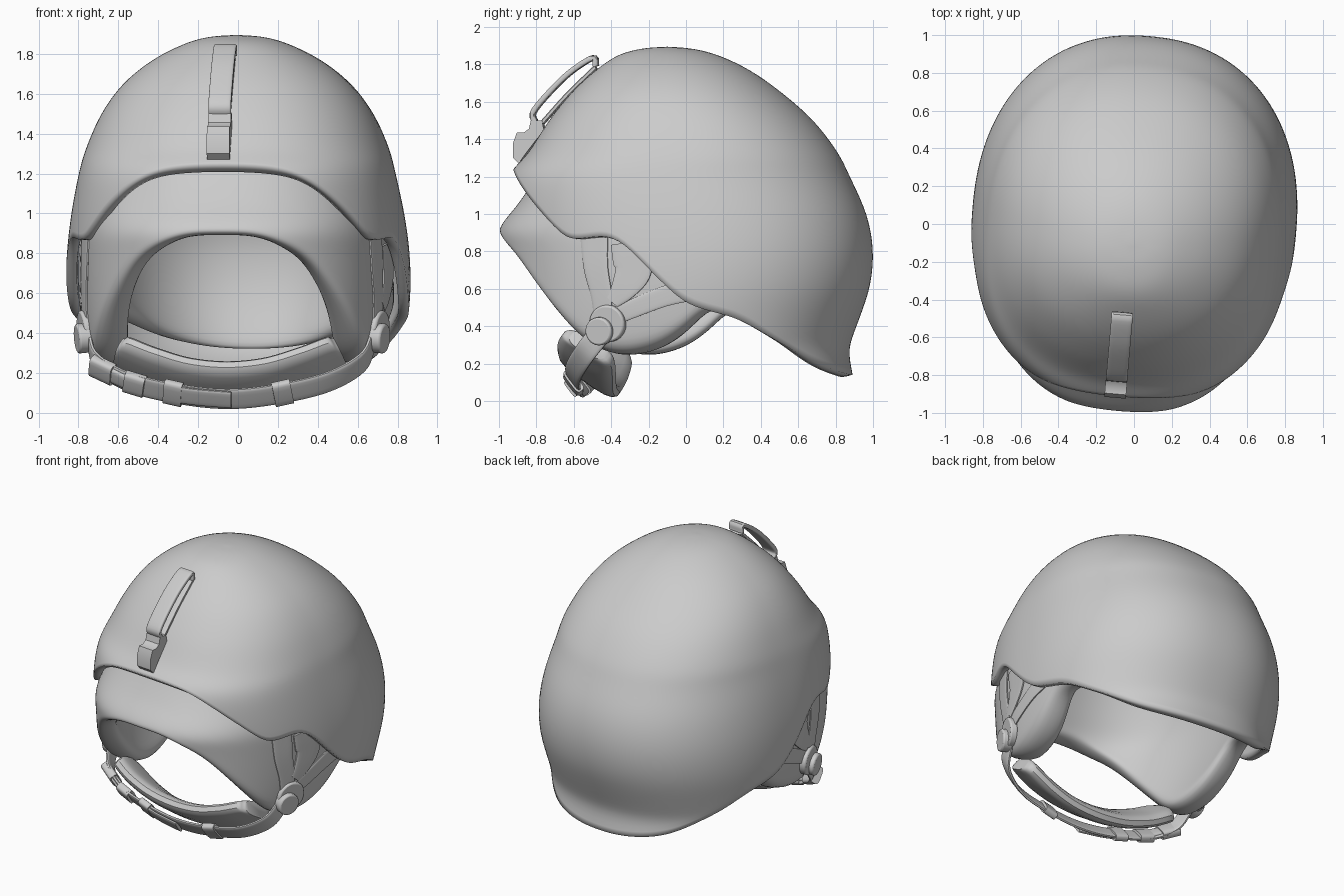
import bpy, bmesh, math
from mathutils import Vector

if "Cube" in bpy.data.objects:
    bpy.data.objects.remove(bpy.data.objects["Cube"])

YAW = math.radians(-5)
GREY = (0.6, 0.6, 0.6, 1)
mat = bpy.data.materials.new("plain grey")
mat.use_nodes = True
mat.diffuse_color = GREY
mat.node_tree.nodes["Principled BSDF"].inputs["Base Color"].default_value = GREY


def smooth_lookup(xs, ys, x):
    """Cubic interpolation through the points (xs, ys)."""
    x = min(max(x, xs[0]), xs[-1])
    last = len(xs) - 1
    i = max(k for k in range(last) if xs[k] <= x)

    def slope(k):
        a, b = max(k - 1, 0), min(k + 1, last)
        return (ys[b] - ys[a]) / (xs[b] - xs[a])
    h = xs[i + 1] - xs[i]
    t = (x - xs[i]) / h
    return ((2*t**3 - 3*t*t + 1) * ys[i] + (t**3 - 2*t*t + t) * h * slope(i)
            + (3*t*t - 2*t**3) * ys[i + 1] + (t**3 - t*t) * h * slope(i + 1))


def finish(name, bm, angle=40):
    mesh = bpy.data.meshes.new(name)
    bm.to_mesh(mesh)
    bm.free()
    mesh.materials.append(mat)
    ob = bpy.data.objects.new(name, mesh)
    bpy.context.collection.objects.link(ob)
    ob.rotation_euler.z = YAW
    bpy.ops.object.select_all(action='DESELECT')
    ob.select_set(True)
    bpy.context.view_layer.objects.active = ob
    bpy.ops.object.shade_smooth_by_angle(angle=math.radians(angle))
    return ob


def subdivide(ob, levels):
    sub = ob.modifiers.new("smooth", 'SUBSURF')
    sub.levels = sub.render_levels = levels


class Dome:
    """Stacked rounded sections given as (z, half width, front y, back y)."""

    def __init__(self, rows):
        self.cols, self.index = list(zip(*rows)), list(range(len(rows)))

    def section(self, u, front):
        z, w, yf, yb = (smooth_lookup(self.index, col, u) for col in self.cols)
        n = 2 + (0.37 if front else 0.22) * min(1, u / 6)
        return z, max(w, 0), (yf + yb) / 2, (yb - yf) / 2, n

    def level(self, z):
        lo, hi = 0, self.index[-1]
        for _ in range(24):
            mid = (lo + hi) / 2
            if smooth_lookup(self.index, self.cols[0], mid) > z:
                lo = mid
            else:
                hi = mid
        return lo

    def point(self, a, u):
        c, s = math.cos(a), math.sin(a)
        z, w, yc, d, n = self.section(u, s < 0)
        return Vector((math.copysign(abs(c) ** (2 / n), c) * w,
                       yc + math.copysign(abs(s) ** (2 / n), s) * d, z))

    def side_x(self, y, z):
        _, w, yc, d, n = self.section(self.level(z), y < 0)
        return w * max(0, 1 - abs((y - yc) / d) ** n) ** (1 / n)

    def rim_heights(self, count, rim):
        """Height of the lower edge in each column, from a rim curve z(y)."""
        ys, zs = zip(*rim)
        heights = []
        for j in range(count):
            z = 0.8
            for _ in range(14):
                y = self.point(2 * math.pi * j / count, self.level(z)).y
                z = 0.5 * z + 0.5 * smooth_lookup(ys, zs, y)
            heights.append(z)
        return heights

    def skin(self, bm, heights, rings):
        """Cover the dome down to the given heights; return the lowest ring."""
        top = bm.verts.new(self.point(0, 0))
        count = len(heights)
        grid = []
        for j, z in enumerate(heights):
            u = self.level(z)
            grid.append([bm.verts.new(self.point(2 * math.pi * j / count, u * i / rings))
                         for i in range(1, rings + 1)])
        for j in range(count):
            p, q = grid[j], grid[(j + 1) % count]
            bm.faces.new((top, p[0], q[0]))
            for i in range(rings - 1):
                bm.faces.new((p[i], p[i + 1], q[i + 1], q[i]))
        return [col[-1] for col in grid]


def ribbon(name, pts, hw, ht, across=None, face=None, square=4, steps=6):
    """Sweep a rounded bar along pts; hw may list one half width per point."""
    hw = hw if isinstance(hw, (list, tuple)) else [hw] * len(pts)
    idx = list(range(len(pts)))
    count = (len(pts) - 1) * steps + 1
    path = [Vector([smooth_lookup(idx, [p[k] for p in pts], i / steps) for k in range(3)])
            for i in range(count)]
    bm = bmesh.new()
    loops = []
    for i, p in enumerate(path):
        t = (path[min(i + 1, count - 1)] - path[max(i - 1, 0)]).normalized()
        w = t.cross(Vector(face)) if face else Vector(across) - t * t.dot(Vector(across))
        w.normalize()
        n = t.cross(w)
        width = smooth_lookup(idx, hw, i / steps)
        ring = []
        for k in range(16):
            c, s = math.cos(math.pi * (k + .5) / 8), math.sin(math.pi * (k + .5) / 8)
            ring.append(bm.verts.new(p + w * width * math.copysign(abs(c) ** (2 / square), c)
                                     + n * ht * math.copysign(abs(s) ** (2 / square), s)))
        loops.append(ring)
    for a, b in zip(loops, loops[1:]):
        for k in range(16):
            bm.faces.new((a[k], a[(k + 1) % 16], b[(k + 1) % 16], b[k]))
    bm.faces.new(loops[0])
    bm.faces.new(loops[-1])
    bmesh.ops.recalc_face_normals(bm, faces=bm.faces)
    finish(name, bm)


def disc(name, centre, axis, radius, depth):
    bm = bmesh.new()
    bmesh.ops.create_cone(bm, cap_ends=True, segments=32, radius1=radius, radius2=radius, depth=depth)
    turn = Vector((0, 0, 1)).rotation_difference(Vector(axis))
    for v in bm.verts:
        v.co = turn @ v.co + Vector(centre)
    bev = finish(name, bm).modifiers.new("soft edge", 'BEVEL')
    bev.width, bev.segments = 0.01, 2


# Outer shell with raised brow, ear notches and flared neck
shell = Dome(
    [(1.895, 0, -.1, -.1), (1.885, .135, -.23, .03), (1.85, .26, -.36, .17), (1.77, .42, -.48, .34),
     (1.65, .57, -.61, .51), (1.5, .68, -.73, .68), (1.33, .755, -.84, .81), (1.2, .79, -.945, .875),
     (1.0, .83, -.965, .965), (.8, .855, -.95, 1.0), (.6, .86, -.95, .98), (.4, .845, -.95, .91),
     (.27, .84, -.95, .87), (.12, .865, -.95, .895), (0, .88, -.95, .92)])
bm = bmesh.new()
shell.skin(bm, shell.rim_heights(96, [
    (-.93, 1.255), (-.9, 1.225), (-.85, 1.155), (-.78, 1.07), (-.7, .985), (-.63, .915), (-.56, .868),
    (-.35, .88), (-.25, .83), (-.1, .68), (.05, .54), (.15, .495), (.35, .435), (.55, .32),
    (.75, .2), (.9, .135)]), 28)
ob = finish("helmet_shell", bm, 180)
sol = ob.modifiers.new("thickness", 'SOLIDIFY')
sol.thickness, sol.offset = 0.055, -1
sol.edge_crease_outer = sol.edge_crease_inner = 0.9
subdivide(ob, 1)

# Padded liner: forehead band, thick ear pads and face opening
liner = Dome(
    [(1.8, 0, -.1, -.1), (1.79, .12, -.2, .02), (1.74, .24, -.33, .16), (1.6, .45, -.52, .43),
     (1.4, .62, -.69, .66), (1.2, .70, -.80, .78), (1.05, .74, -.90, .85), (.92, .76, -1.0, .89),
     (.8, .77, -.99, .91), (.6, .77, -.97, .89), (.4, .755, -.95, .83), (.2, .72, -.93, .78)])
liner_inside = Dome(
    [(1.72, 0, -.1, -.1), (1.71, .12, -.2, .03), (1.66, .23, -.3, .16), (1.52, .4, -.46, .38),
     (1.34, .55, -.62, .58), (1.18, .62, -.71, .7), (1.03, .655, -.79, .78), (.9, .665, -.86, .82),
     (.78, .66, -.87, .84), (.6, .63, -.85, .83), (.4, .57, -.82, .78), (.2, .5, -.8, .73)])
heights = liner.rim_heights(64, [
    (-1.0, .89), (-.97, .86), (-.88, .765), (-.76, .6), (-.58, .385), (-.45, .28), (-.3, .24),
    (-.1, .275), (.05, .37), (.18, .49), (.3, .485), (.5, .44), (.7, .36), (.85, .3)])
bm = bmesh.new()
a = liner.skin(bm, heights, 18)
b = liner_inside.skin(bm, heights, 18)
for j in range(64):
    k = (j + 1) % 64
    bm.faces.new((a[j], a[k], b[k], b[j]))
bmesh.ops.recalc_face_normals(bm, faces=bm.faces)
subdivide(finish("padded_liner", bm, 180), 2)

# Ear harness and strap pivots, both sides
for side, s in (("left", 1), ("right", -1)):
    def on_ear(yz, lift=0.004):
        return [(s * (liner.side_x(y, z) + lift), y, z) for y, z in yz]
    ribbon(side + "_front_ear_strap", on_ear([(-.43, .9), (-.42, .72), (-.39, .57), (-.38, .43)]),
           [.08, .07, .06, .05], .008, face=(s, -.3, 0))
    ribbon(side + "_rear_ear_strap", on_ear([(.11, .6), (-.05, .56), (-.23, .49), (-.37, .43)]),
           [.06, .055, .05, .045], .008, face=(s, -.1, -.05))
    ribbon(side + "_ear_flap", on_ear([(-.23, .85), (-.22, .77), (-.22, .69), (-.27, .6), (-.33, .53)], .008),
           [.11, .11, .1, .07, .04], .009, face=(s, -.15, 0))
    x, axis = liner.side_x(-.36, .41), (s, -.3, -.1)
    disc(side + "_pivot_ring", (s * (x + .005), -.355, .415), axis, .1, .05)
    disc(side + "_pivot_button", (s * (x + .012), -.395, .375), axis, .075, .07)

# Chin strap, cushion and fittings
STRAP_TILT = (0, .6, -.8)


def both(half):
    """Mirror a path that ends on the centre line."""
    return half + [(-x, y, z) for x, y, z in reversed(half[:-1])]


ribbon("chin_strap", both([(.715, -.40, .36), (.665, -.49, .25), (.5, -.56, .155),
                           (.25, -.58, .095), (0, -.585, .07)]), .06, .012, STRAP_TILT)
ribbon("chin_cushion", both([(.56, -.475, .30), (.52, -.48, .28), (.38, -.5, .215),
                             (.2, -.51, .16), (0, -.51, .14)]),
       [.11, .16, .18, .18, .18, .18, .18, .16, .11], .05, (0, .82, -.57), square=3)
for side, s in (("left", 1), ("right", -1)):
    ribbon(side + "_strap_keeper", [(s * .32, -.575, .11), (s * .23, -.585, .09)],
           .07, .026, STRAP_TILT, steps=2)
ribbon("buckle_socket", [(-.69, -.50, .24), (-.58, -.54, .19)], .06, .032, STRAP_TILT, steps=2)
ribbon("buckle_prongs", [(-.60, -.535, .2), (-.51, -.56, .16)], .045, .024, STRAP_TILT, steps=2)
ribbon("buckle_slider", [(-.52, -.56, .16), (-.42, -.57, .13)], .06, .03, STRAP_TILT, steps=2)
ribbon("strap_tail", [(-.3, -.59, .1), (-.16, -.61, .08), (.02, -.62, .065)], .05, .01, STRAP_TILT)

# Goggle clip on the brow: outer bar, base bar and lower hook
CX = -.02
X_AXIS = (1, 0, 0)
ribbon("clip_outer_bar", [(CX, y, z) for y, z in
       [(-.485, 1.79), (-.5, 1.835), (-.62, 1.76), (-.73, 1.655), (-.82, 1.545), (-.81, 1.49)]],
       .057, .015, X_AXIS, square=6)
ribbon("clip_base_bar", [(CX, -.485, 1.785), (CX, -.63, 1.645), (CX, -.77, 1.49)], .05, .012, X_AXIS, square=6)
bm = bmesh.new()
hook = [(-.77, 1.5), (-.83, 1.5), (-.84, 1.455), (-.87, 1.435), (-.905, 1.435), (-.925, 1.38),
        (-.925, 1.3), (-.895, 1.27), (-.86, 1.32), (-.76, 1.45)]
face = bm.faces.new([bm.verts.new((CX - .057, y, z)) for y, z in hook])
ext = bmesh.ops.extrude_face_region(bm, geom=[face])
bmesh.ops.translate(bm, vec=(.114, 0, 0), verts=[e for e in ext["geom"] if isinstance(e, bmesh.types.BMVert)])
bmesh.ops.recalc_face_normals(bm, faces=bm.faces)
finish("clip_hook", bm)
